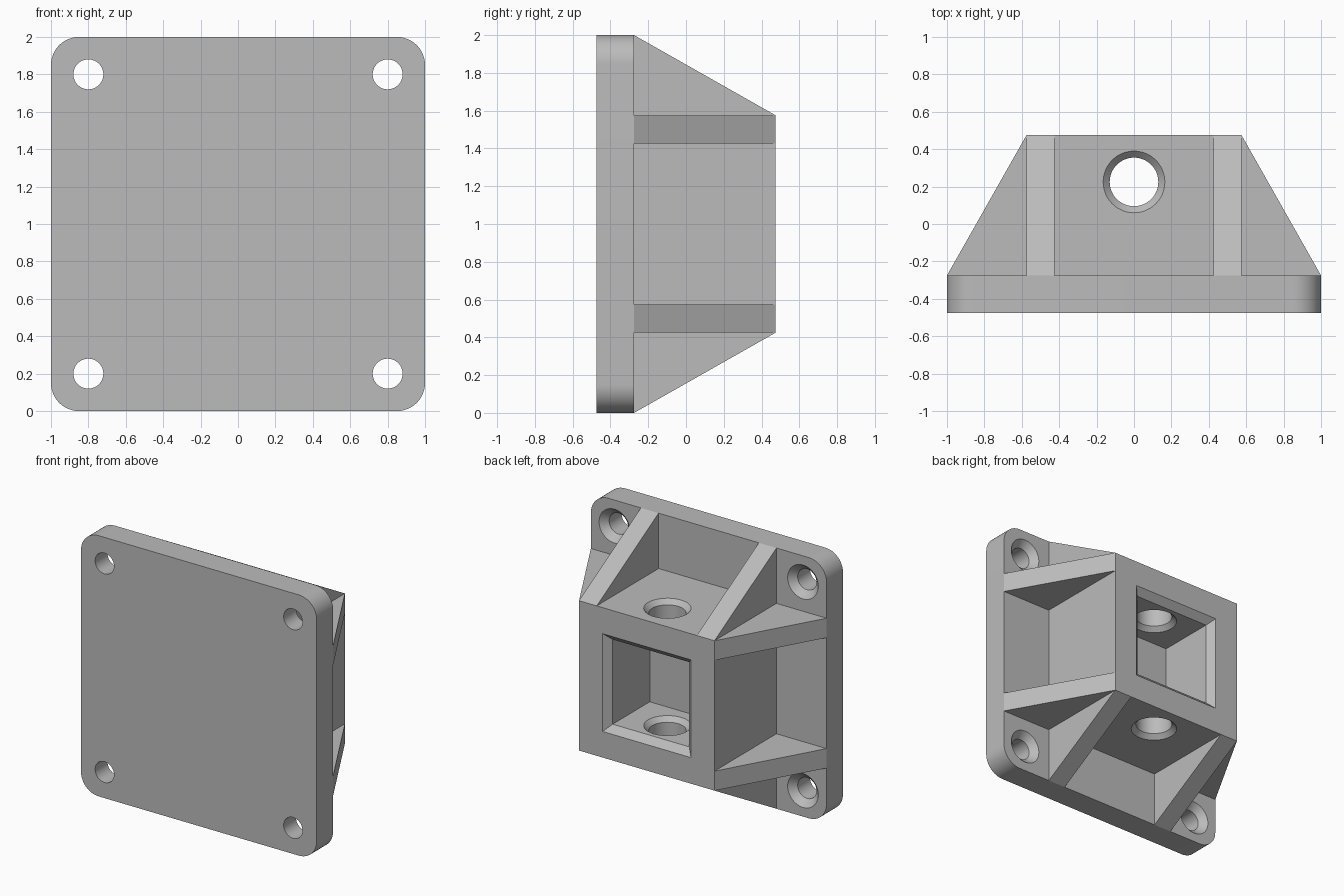
import bpy
import bmesh
from math import cos, sin, pi, radians
from mathutils import Matrix, Vector

cube = bpy.data.objects.get("Cube")
if cube:
    bpy.data.objects.remove(cube, do_unlink=True)

GREY = (0.5, 0.5, 0.5, 1)
grey = bpy.data.materials.new("plain grey")
grey.use_nodes = True
grey.diffuse_color = GREY
grey.node_tree.nodes["Principled BSDF"].inputs["Base Color"].default_value = GREY

# Main dimensions
BACK, FACE, FRONT = 0.475, -0.275, -0.475   # block back, plate back, plate front
HALF, RIB = 0.575, 0.15                     # block half width, rib thickness
MID = Vector((0, 0, 1))


def finish(name, bm):
    bmesh.ops.recalc_face_normals(bm, faces=bm.faces)
    mesh = bpy.data.meshes.new(name)
    bm.to_mesh(mesh)
    bm.free()
    mesh.materials.append(grey)
    obj = bpy.data.objects.new(name, mesh)
    bpy.context.collection.objects.link(obj)
    return obj


def loft(name, rings):
    """Closed solid through matching rings of points."""
    bm = bmesh.new()
    loops = [[bm.verts.new(p) for p in ring] for ring in rings]
    for a, b in zip(loops, loops[1:]):
        for i in range(len(a)):
            j = (i + 1) % len(a)
            bm.faces.new((a[i], a[j], b[j], b[i]))
    bm.faces.new(loops[0])
    bm.faces.new(loops[-1])
    return finish(name, bm)


def square(half, y):
    return [MID + Vector((sx * half, y, sz * half))
            for sx, sz in ((-1, -1), (1, -1), (1, 1), (-1, 1))]


def lathe(name, profile, matrix, steps=48):
    """Turned solid from (radius, height) pairs around local z."""
    return loft(name, [[matrix @ Vector((r * cos(2 * pi * i / steps),
                                         r * sin(2 * pi * i / steps), h))
                        for i in range(steps)] for r, h in profile])


def cut(obj, cutter):
    mod = obj.modifiers.new("cut", 'BOOLEAN')
    mod.operation, mod.solver, mod.object = 'DIFFERENCE', 'EXACT', cutter
    bpy.context.view_layer.objects.active = obj
    bpy.ops.object.modifier_apply(modifier=mod.name)
    bpy.data.objects.remove(cutter, do_unlink=True)


def smooth(obj):
    bpy.ops.object.select_all(action='DESELECT')
    obj.select_set(True)
    bpy.context.view_layer.objects.active = obj
    bpy.ops.object.shade_smooth_by_angle(angle=radians(30))


# Rounded mounting plate
R, STEPS = 0.15, 12
outline = []
for corner, (sx, sz) in enumerate(((1, 1), (-1, 1), (-1, -1), (1, -1))):
    for i in range(STEPS + 1):
        a = (corner + i / STEPS) * pi / 2
        outline.append((sx * (1 - R) + R * cos(a), 1 + sz * (1 - R) + R * sin(a)))
plate = loft("mounting_plate", [[(x, y, z) for x, z in outline] for y in (FRONT, FACE)])

# Countersunk screw holes, wide towards the back
to_back = Matrix.Rotation(-pi / 2, 4, 'X')
for x in (-0.8, 0.8):
    for z in (0.2, 1.8):
        profile = [(0.08, FRONT - 0.1), (0.08, FACE - 0.05), (0.13, FACE), (0.13, FACE + 0.1)]
        cut(plate, lathe("screw_cutter", profile, Matrix.Translation((x, 0, z)) @ to_back))
smooth(plate)

# Central block with a chamfered square pocket
block = loft("socket_block", [square(HALF, FACE), square(HALF, BACK)])
cut(block, loft("pocket_cutter", [square(0.325, -0.025), square(0.325, BACK - 0.05),
                                  square(0.375, BACK), square(0.375, BACK + 0.1)]))

# Vertical pin hole, chamfered on both sides of each wall
C = 0.035
half_profile = [(0.165, 0.325), (0.13, 0.325 + C), (0.13, HALF - C), (0.165, HALF), (0.165, HALF + 0.1)]
profile = [(r, -h) for r, h in reversed(half_profile)] + half_profile
cut(block, lathe("pin_cutter", profile, Matrix.Translation((0, 0.225, 1))))
smooth(block)

# Triangular ribs, two on each side of the block
for turn, side in enumerate(("top", "left", "bottom", "right")):
    spin = Matrix.Translation(MID) @ Matrix.Rotation(turn * pi / 2, 4, 'Y')
    for number, inner in enumerate((-HALF, HALF - RIB), 1):
        triangle = ((FACE, HALF), (BACK, HALF), (FACE, 1))
        loft(f"{side}_rib_{number}", [[spin @ Vector((x, y, z)) for y, z in triangle]
                                      for x in (inner, inner + RIB)])
